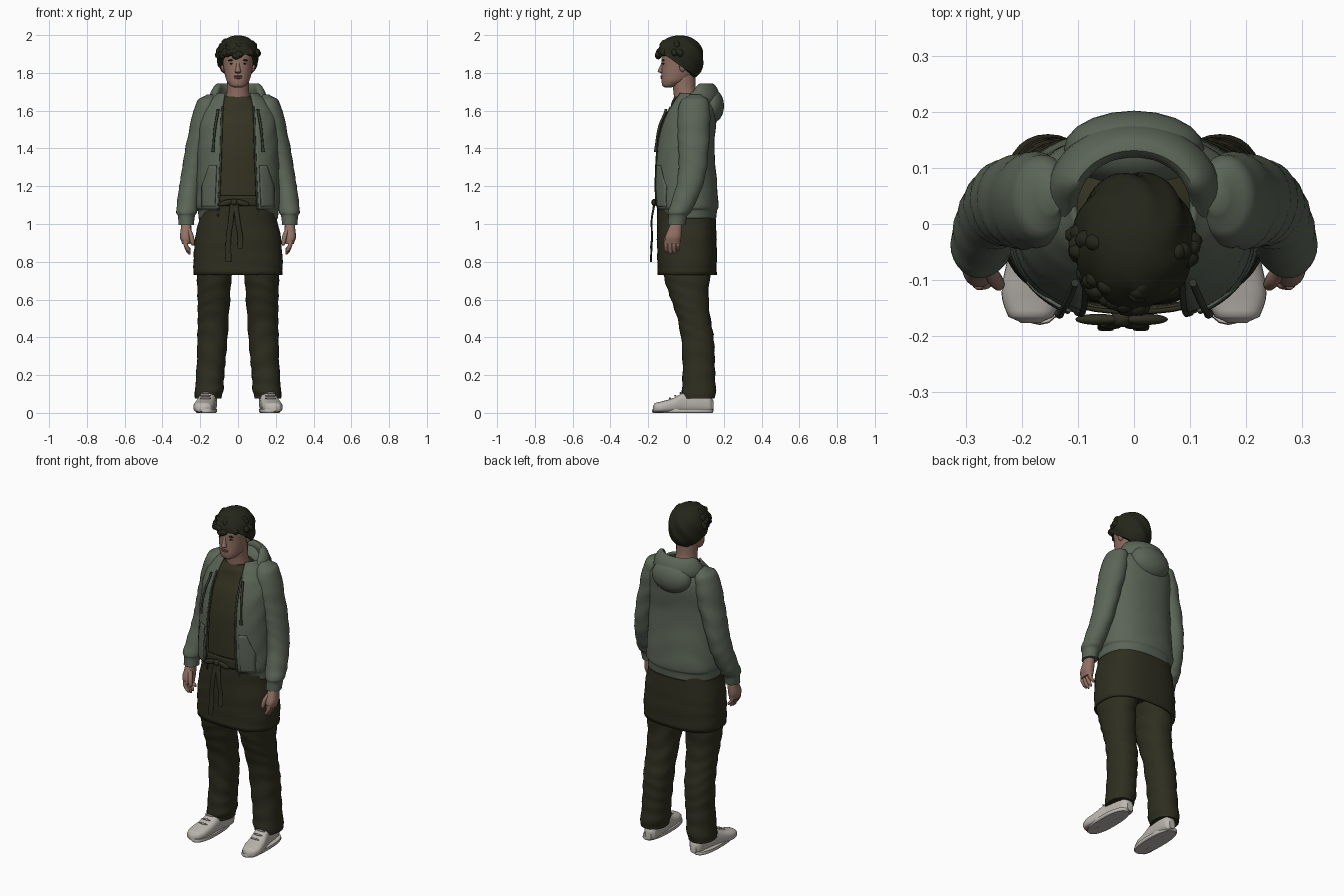
import bpy, bmesh, math, random
from mathutils import Vector, Matrix
random.seed(4)
TAU = 2 * math.pi


def mat(name, r, g, b):
    m = bpy.data.materials.new(name)
    m.diffuse_color = (r, g, b, 1)
    return m


JACKET = mat("sage_green", 0.105, 0.130, 0.095)
TRIM = mat("dark_sage", 0.035, 0.042, 0.028)
CLOTH = mat("dark_olive", 0.027, 0.027, 0.014)
SHIRT = mat("olive", 0.034, 0.033, 0.016)
HAIR = mat("near_black_brown", 0.018, 0.019, 0.010)
SKIN = mat("skin", 0.29, 0.165, 0.128)
LIPS = mat("lips", 0.22, 0.10, 0.085)
SHOE = mat("off_white", 0.50, 0.47, 0.43)
SOLE = mat("sole_brown", 0.30, 0.22, 0.19)


def finish(name, bm, m, solid=0):
    bmesh.ops.recalc_face_normals(bm, faces=bm.faces)
    me = bpy.data.meshes.new(name)
    bm.to_mesh(me)
    bm.free()
    me.materials.append(m)
    ob = bpy.data.objects.new(name, me)
    bpy.context.collection.objects.link(ob)
    for p in me.polygons:
        p.use_smooth = True
    if solid:
        mod = ob.modifiers.new("thickness", 'SOLIDIFY')
        mod.thickness = solid
        mod.offset = 0
    return ob


def skin_rows(rows, closed, cap):
    """Bridge rows of points into a surface."""
    bm = bmesh.new()
    vs = [[bm.verts.new(c) for c in row] for row in rows]
    n = len(rows[0])
    for a, b in zip(vs, vs[1:]):
        for i in range(n if closed else n - 1):
            j = (i + 1) % n
            bm.faces.new((a[i], a[j], b[j], b[i]))
    if cap:
        bm.faces.new(vs[0])
        bm.faces.new(vs[-1])
    return bm


def sample(rings, sub):
    """Smooth in-between rings; the station value stays linear."""
    out = []
    for i in range(len(rings) - 1):
        a, b, c, d = (rings[max(i - 1, 0)], rings[i], rings[i + 1],
                      rings[min(i + 2, len(rings) - 1)])
        for k in range(sub):
            t = k / sub
            v = [0.5 * (2 * q + (r - p) * t + (2 * p - 5 * q + 4 * r - s) * t * t
                        + (3 * q - p - 3 * r + s) * t ** 3) for p, q, r, s in zip(a, b, c, d)]
            v[2] = b[2] + (c[2] - b[2]) * t
            out.append(v)
    return out + [list(rings[-1])]


def sup(v, p):
    return math.copysign(abs(v) ** (2 / p), v)


def loft(name, rings, m, n=28, p=2.0, sub=4, wr=0, cap=True, side=1, axis='z', solid=0):
    """Rings are (centre a, centre b, station, radius a, radius b)."""
    rows = []
    for ca, cb, t, ra, rb in sample(rings, sub):
        row = []
        for i in range(n):
            g = TAU * i / n
            k = 1 + wr * math.sin(t * 70 + 2 * math.sin(g) + 3 * math.cos(g + t * 9))
            a = side * (ca + k * ra * sup(math.cos(g), p))
            b = cb + k * rb * sup(math.sin(g), p)
            row.append((a, b, t) if axis == 'z' else (a, t, b))
        rows.append(row)
    return finish(name, skin_rows(rows, True, cap), m, solid)


def blob(name, loc, rad, m, roll=0, sub=3):
    bm = bmesh.new()
    M = Matrix.Translation(loc) @ Matrix.Rotation(roll, 4, 'Y') @ Matrix.Diagonal((*rad, 1))
    bmesh.ops.create_icosphere(bm, subdivisions=sub, radius=1, matrix=M)
    return finish(name, bm, m)


# open jacket body: last ring value is half the front opening
P = 2.3
J = sample([(0, .005, 1.03, .205, .150, .105), (0, .005, 1.075, .208, .154, .102),
            (0, .002, 1.09, .220, .163, .10), (0, -.004, 1.2, .214, .163, .095),
            (0, -.006, 1.4, .208, .150, .088), (0, .010, 1.52, .203, .142, .085),
            (0, .030, 1.60, .188, .127, .082), (0, .040, 1.65, .150, .108, .075),
            (0, .040, 1.69, .105, .085, .068)], 5)
rows = []
for _, cy, z, rx, ry, gap in J:
    t0 = math.asin((gap / rx) ** (P / 2))
    row = []
    for i in range(49):
        t = t0 + (TAU - 2 * t0) * i / 48
        k = 1 + .008 * math.sin(z * 45 + 4 * math.cos(t) + 2 * math.sin(3 * t))
        row.append((k * rx * sup(math.sin(t), P), cy - k * ry * sup(math.cos(t), P), z))
    rows.append(row)
finish("jacket_body", skin_rows(rows, False, False), JACKET, .012)


def jacket_at(z):
    for a, b in zip(J, J[1:]):
        if a[2] <= z <= b[2]:
            f = (z - a[2]) / (b[2] - a[2])
            return [u + (v - u) * f for u, v in zip(a, b)]
    return J[-1]


def front_plate(name, z0, z1, x0, x1, m, side, off):
    """Thin panel following the jacket front; x limits depend on height."""
    rows = []
    for j in range(17):
        z = z0 + (z1 - z0) * j / 16
        _, cy, _, rx, ry, gap = jacket_at(z)
        lo, hi = x0(z, gap), x1(z, gap)
        row = []
        for i in range(7):
            x = lo + (hi - lo) * i / 6
            y = cy - ry * max(0, 1 - (x / rx) ** P) ** (1 / P)
            row.append((side * x, y - off, z))
        rows.append(row)
    finish(name, skin_rows(rows, False, False), m, .006)


for s, tag in ((1, "left"), (-1, "right")):
    # jacket details
    front_plate("pocket_" + tag, 1.09, 1.31, lambda z, g: g + .022,
                lambda z, g: .19 - .35 * max(0, z - 1.2), JACKET, s, .010)
    front_plate("zip_edge_" + tag, 1.035, 1.62, lambda z, g: g - .003,
                lambda z, g: g + .007, TRIM, s, .007)
    loft("drawstring_" + tag, [(.105, -.105, 1.61, .007, .007), (.120, -.140, 1.52, .007, .007),
                               (.130, -.158, 1.42, .006, .006), (.133, -.160, 1.38, .009, .009)],
         TRIM, n=8, side=s)
    # sleeve with gathered cuff
    loft("sleeve_" + tag, [
        (.145, .050, 1.685, .02, .03), (.160, .046, 1.66, .05, .068), (.172, .042, 1.60, .065, .085),
        (.190, .040, 1.50, .068, .086), (.217, .040, 1.40, .062, .080), (.237, .036, 1.30, .058, .075),
        (.254, .018, 1.20, .057, .070), (.268, -.018, 1.10, .056, .065), (.272, -.036, 1.06, .054, .060),
        (.273, -.042, 1.045, .045, .050), (.274, -.050, .995, .042, .046)], JACKET, wr=.025, side=s)
    # hand
    loft("palm_" + tag, [(.274, -.052, 1.01, .026, .030), (.275, -.058, .975, .028, .036),
                         (.277, -.068, .93, .030, .043), (.274, -.072, .895, .022, .040)],
         SKIN, p=2.4, side=s)
    for f in range(4):
        y, end = -.104 + .021 * f, (.848, .838, .842, .858)[f]
        loft(f"finger_{f}_{tag}", [(.277, y, .915, .012, .012), (.275, y - .002, .885, .012, .012),
                                   (.262, y, end + .012, .011, .011), (.256, y + .002, end, .005, .005)],
             SKIN, n=10, side=s)
    loft("thumb_" + tag, [(.262, -.078, .975, .013, .014), (.248, -.098, .94, .013, .014),
                          (.241, -.108, .90, .011, .011), (.240, -.108, .885, .005, .005)],
         SKIN, n=10, side=s)
    # trouser leg
    loft("trouser_leg_" + tag, [
        (.157, .068, .075, .070, .085), (.153, .068, .12, .076, .090), (.147, .068, .20, .074, .086),
        (.140, .066, .30, .077, .086), (.135, .060, .40, .080, .087), (.131, .042, .50, .082, .088),
        (.128, .020, .60, .086, .100), (.125, .004, .72, .092, .122), (.112, .002, .86, .105, .140)],
        CLOTH, wr=.025, sub=6, p=2.2, side=s)
    # shoe with sole and laces
    ob = loft("shoe_" + tag, [
        (.184, .022, -.176, .018, .014), (.184, .027, -.165, .040, .025), (.182, .031, -.125, .054, .031),
        (.174, .040, -.065, .052, .040), (.163, .055, -.005, .046, .055), (.154, .057, .075, .043, .057),
        (.150, .048, .128, .036, .047), (.149, .036, .146, .020, .028)], SHOE, p=2.7, side=s, axis='y')
    ob.data.materials.append(SOLE)
    for f in ob.data.polygons:
        if f.normal.z < -.75:
            f.material_index = 1
    loft("shoe_sole_" + tag, [(.168, -.018, z, r, q) for z, r, q in
                              ((0, .052, .158), (.006, .057, .162), (.020, .056, .160))],
         SHOE, p=2.4, side=s)
    for k in range(3):
        blob(f"lace_{k}_{tag}", (s * .172, -.085 + .028 * k, .077 + .014 * k), (.030, .006, .005), SHOE, sub=2)

# gathered hood: collar roll around the neck and the drooping bag
rows = []
for i in range(49):
    a = math.radians(-50 + 280 * i / 48)
    sn = math.sin(a)
    w = min(1, max(0, (sn + .77) / 1.2))
    w = w * w * (3 - 2 * w)
    c = Vector((.128 * math.cos(a), .04 + (.11 if sn > 0 else .16) * sn, 1.585 + .105 * w))
    out = Vector((math.cos(a), sn, 0)).normalized()
    lean = (out * -.35 + Vector((0, 0, 1))).normalized()
    nrm = (out + Vector((0, 0, .35))).normalized()
    h, th = .032 + .026 * w, .016 + .010 * w
    rows.append([c + lean * h * math.cos(TAU * k / 14) + nrm * th * math.sin(TAU * k / 14)
                 for k in range(14)])
finish("hood_collar", skin_rows(rows, True, True), JACKET)
blob("hood_bag", (0, .134, 1.625), (.125, .068, .092), JACKET)

# shirt and hips
loft("shirt", [(0, 0, 1.0, .18, .135), (0, -.003, 1.15, .185, .143), (0, -.003, 1.4, .185, .138),
               (0, .008, 1.52, .180, .125), (0, .020, 1.60, .155, .106), (0, .010, 1.645, .105, .086),
               (0, .005, 1.675, .072, .068)], SHIRT, wr=.008, n=40, p=2.3)
loft("trouser_hips", [(0, .005, .80, .15, .12), (0, .005, .86, .20, .14), (0, .005, 1.02, .185, .135)],
     CLOTH, p=2.3)

# waist apron with band, pocket and tied bow
loft("apron_skirt", [(0, .006, .73, .232, .152), (0, .006, .82, .231, .154), (0, .004, .92, .224, .154),
                     (0, .002, 1.04, .200, .151), (0, -.003, 1.15, .188, .148)],
     CLOTH, wr=.008, n=48, p=2.6, cap=False, solid=.008)
loft("apron_band", [(0, -.002, 1.095, .193, .155), (0, -.003, 1.15, .190, .153)],
     CLOTH, n=48, p=2.6, cap=False, solid=.008)
blob("bow_knot", (-.022, -.168, 1.115), (.020, .016, .018), CLOTH)
for s in (1, -1):
    blob("bow_loop", (-.022 + s * .042, -.170, 1.112), (.042, .010, .015), CLOTH, roll=s * .25)
for k, (x0, x1, end) in enumerate(((-.03, -.05, .80), (-.012, .012, .87))):
    loft(f"apron_tie_{k}", [(x0, -.168, 1.11, .013, .006), (x0 * .6 + x1 * .4, -.182, 1.02, .014, .005),
                            (x1, -.180, .93, .014, .005), (x1, -.186, end, .015, .005)],
         CLOTH, n=10, p=3)

# neck and head
loft("neck", [(0, .012, 1.60, .078, .070), (0, .003, 1.66, .066, .066), (0, -.008, 1.71, .058, .060),
              (0, -.014, 1.80, .060, .066)], SKIN)
loft("head", [(0, -.095, 1.722, .022, .018), (0, -.085, 1.732, .042, .040), (0, -.060, 1.757, .060, .070),
              (0, -.036, 1.80, .072, .094), (0, -.027, 1.845, .079, .102), (0, -.024, 1.885, .084, .105),
              (0, -.024, 1.93, .080, .095), (0, -.024, 1.965, .050, .060)], SKIN, n=36, p=2.15)
loft("nose", [(0, -.126, 1.798, .010, .006), (0, -.133, 1.805, .017, .016), (0, -.131, 1.818, .013, .016),
              (0, -.126, 1.84, .009, .010), (0, -.122, 1.865, .008, .006)], SKIN, n=14)
blob("upper_lip", (0, -.128, 1.782), (.024, .008, .005), LIPS)
blob("lower_lip", (0, -.127, 1.773), (.020, .008, .005), LIPS)
for s in (1, -1):
    blob("ear", (s * .083, -.018, 1.835), (.010, .018, .031), SKIN, roll=s * .2)
    blob("eye", (s * .032, -.118, 1.849), (.013, .006, .0045), HAIR)
    blob("eyebrow", (s * .034, -.120, 1.868), (.020, .006, .0045), HAIR, roll=s * .1)

# hair cap: high at the brow, low at the nape
rows = [[] for _ in range(25)]
for i in range(64):
    a = TAU * i / 64
    f = -math.sin(a)
    zb = 1.838 + (.06 * min(1, f * 1.5) if f > 0 else .068 * f)
    low = math.asin((zb - 1.882) / .116)
    for j in range(25):
        ph = low + (math.radians(88) - low) * max(0, j - 1) / 23
        r = math.cos(ph) ** (.45 if ph < 0 else .85)
        r *= 1 + .035 * math.sin(7 * a + 6 * ph) * math.cos(ph)
        if j == 0:
            r *= .72
        rows[j].append((.108 * r * math.cos(a), -.032 + .124 * r * math.sin(a), 1.882 + .116 * math.sin(ph)))
finish("hair_cap", skin_rows(rows, True, True), HAIR)
# loose curls over brow and temples, then over the crown
for k in range(40):
    a = math.radians(random.uniform(170, 370))
    ph = random.uniform(.18, .9) if k > 17 else random.uniform(.08, .3)
    c = math.cos(ph)
    blob(f"curl_{k}", (.100 * c * math.cos(a), -.032 + .116 * c * math.sin(a), 1.880 + .108 * math.sin(ph)),
         (random.uniform(.016, .026), .018, random.uniform(.013, .021)), HAIR,
         roll=random.uniform(-.8, .8), sub=2)

# keep creases sharp
for ob in bpy.context.collection.objects:
    ob.select_set(True)
    bpy.context.view_layer.objects.active = ob
bpy.ops.object.shade_smooth_by_angle(angle=math.radians(50))
